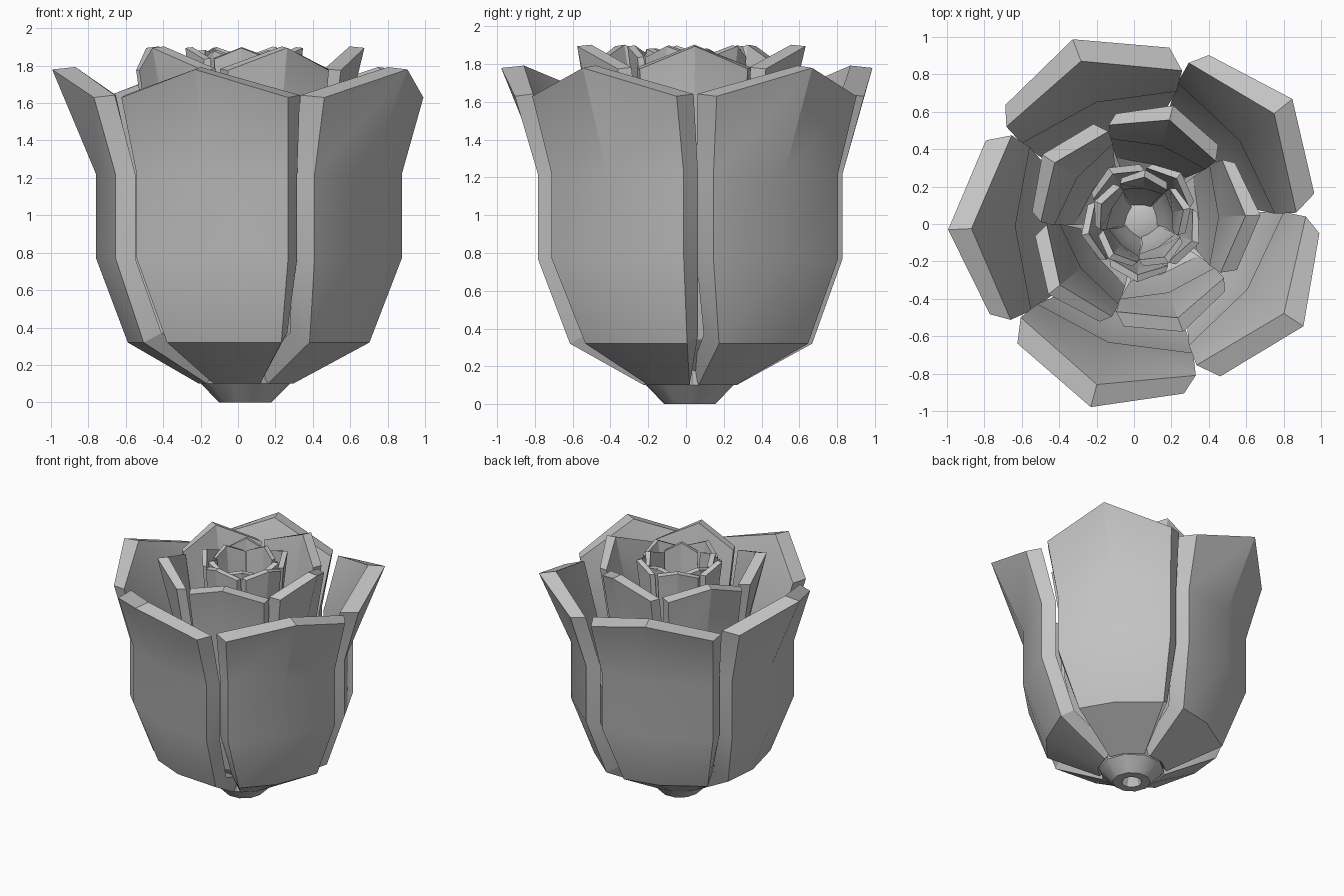
import bpy
import bmesh
from math import sin, cos, radians

cube = bpy.data.objects.get("Cube")
if cube:
    bpy.data.objects.remove(cube)

CENTRE = (0.04, 0.02)

# Single flat grey
grey = bpy.data.materials.new("soft_grey")
grey.use_nodes = True
grey.diffuse_color = (0.55, 0.55, 0.55, 1)
grey.node_tree.nodes["Principled BSDF"].inputs["Base Color"].default_value = (0.55, 0.55, 0.55, 1)


def polar(radius, angle, z):
    a = radians(angle)
    return (CENTRE[0] + radius * cos(a), CENTRE[1] + radius * sin(a), z)


def finish(name, bm):
    bmesh.ops.recalc_face_normals(bm, faces=bm.faces)
    mesh = bpy.data.meshes.new(name)
    bm.to_mesh(mesh)
    bm.free()
    mesh.materials.append(grey)
    mesh.shade_smooth()
    mesh.set_sharp_from_angle(angle=radians(28))
    obj = bpy.data.objects.new(name, mesh)
    bpy.context.collection.objects.link(obj)
    return obj


# Petal rows: height, middle radius, edge radius, right and left edge angle, inner lift
ROWS = [
    (0.10, 0.25, 0.25, -28, 33, 0.8),
    (0.32, 0.63, 0.65, -25, 32, 0.4),
    (0.77, 0.80, 0.82, -30, 31, 0.0),
    (1.22, 0.80, 0.82, -30, 31, 0.0),
    (1.78, 1.035, 0.935, -30, 29, 0.1),
]


def petal(name, turn, scale, height, drop, thick):
    """Closed shell of three columns, pointed at the top middle."""
    bm = bmesh.new()
    layers = []
    for inner in (0, 1):
        grid = []
        for i, (z, r_mid, r_edge, a0, a1, lift) in enumerate(ROWS):
            z = z * height / ROWS[-1][0] + inner * lift * thick
            t = inner * min(thick, r_mid * scale * 0.5)
            z_edge = z - drop if i == len(ROWS) - 1 else z
            grid.append([
                bm.verts.new(polar(r_edge * scale - t * 0.85, turn + a0 - 6 * inner, z_edge)),
                bm.verts.new(polar(r_mid * scale - t, turn, z)),
                bm.verts.new(polar(r_edge * scale * 1.02 - t * 0.6, turn + a1 + 5.5 * inner, z_edge)),
            ])
        layers.append(grid)
        for low, high in zip(grid, grid[1:]):
            for c in (0, 1):
                bm.faces.new((low[c], low[c + 1], high[c + 1], high[c]))
    # Rim strips joining the outer and inner layers
    outer, inner = layers
    for row in (0, -1):
        for c in (0, 1):
            bm.faces.new((outer[row][c], outer[row][c + 1], inner[row][c + 1], inner[row][c]))
    for col in (0, 2):
        for r in range(len(ROWS) - 1):
            bm.faces.new((outer[r][col], outer[r + 1][col], inner[r + 1][col], inner[r][col]))
    return finish(name, bm)


# Rings of five petals: name, first angle, scale, height, edge drop, thickness
RINGS = [
    ("outer_petal", 38.8, 1.0, 1.78, 0.15, 0.125),
    ("middle_petal", 2.5, 0.615, 1.895, 0.12, 0.08),
    ("inner_petal", 50, 0.32, 1.895, 0.06, 0.04),
    ("heart_petal", 14, 0.262, 1.88, 0.05, 0.04),
]
for name, start, scale, height, drop, thick in RINGS:
    for k in range(5):
        petal(f"{name}_{k + 1}", start + 72 * k, scale, height, drop, thick)

# Flower base: turned ten-sided cup with a hollow underside and domed top
PROFILE = [(0.05, 0.07), (0.075, 0.0), (0.14, 0.0), (0.24, 0.1), (0.22, 0.2), (0.11, 0.24)]
SIDES = 10
bm = bmesh.new()
rings = [[bm.verts.new(polar(r, 38.8 + k * 360 / SIDES, z)) for k in range(SIDES)] for r, z in PROFILE]
for low, high in zip(rings, rings[1:]):
    for k in range(SIDES):
        n = (k + 1) % SIDES
        bm.faces.new((low[k], low[n], high[n], high[k]))
for ring, z in ((rings[0], 0.07), (rings[-1], 0.3)):
    tip = bm.verts.new((CENTRE[0], CENTRE[1], z))
    for k in range(SIDES):
        bm.faces.new((ring[k], ring[(k + 1) % SIDES], tip))
finish("flower_base", bm)
